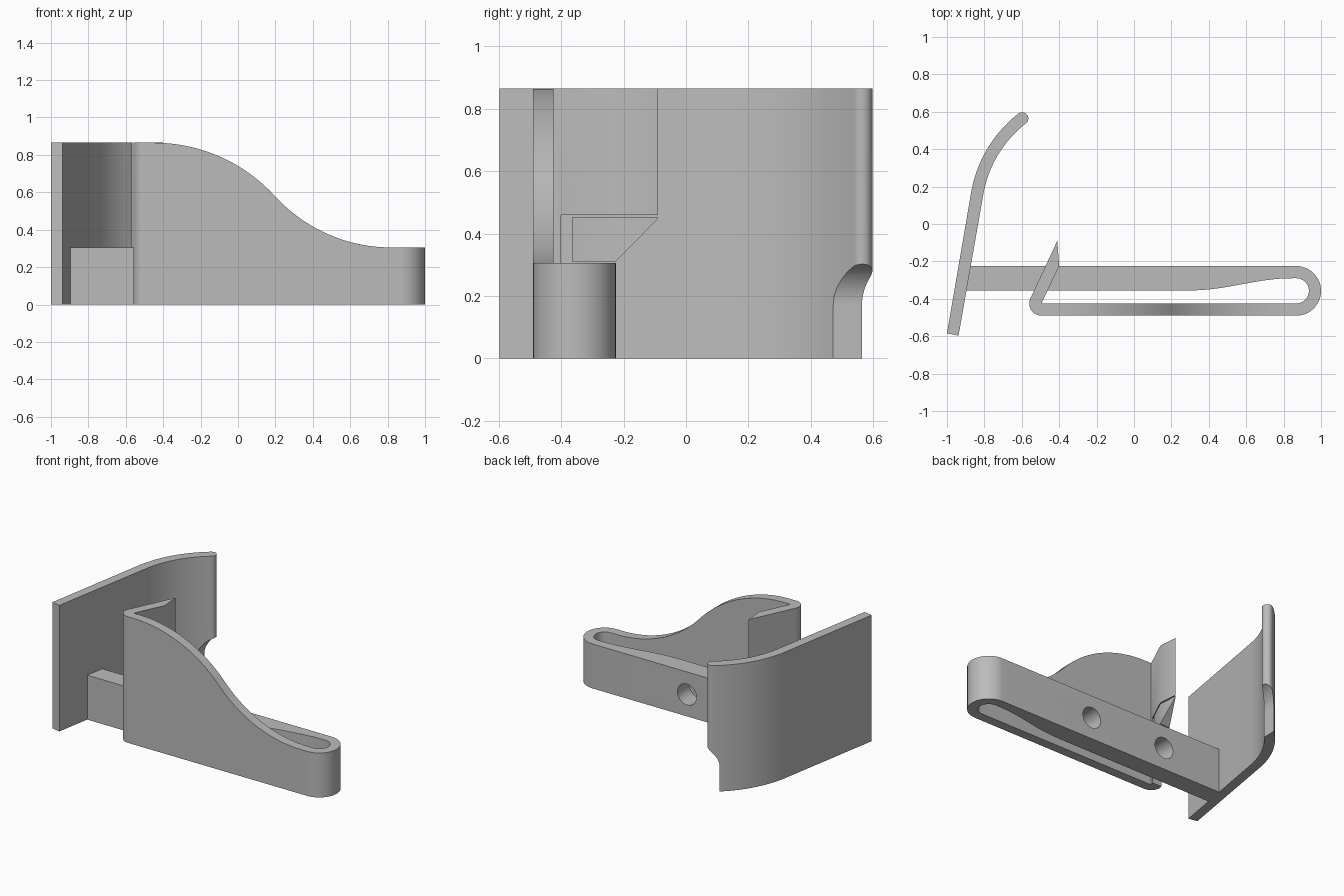
import bpy, bmesh
from math import sin, cos, pi, radians, sqrt

if "Cube" in bpy.data.objects:
    bpy.data.objects.remove(bpy.data.objects["Cube"])

grey = bpy.data.materials.new("plain grey")
grey.use_nodes = True
grey.diffuse_color = (0.5, 0.5, 0.5, 1)
grey.node_tree.nodes["Principled BSDF"].inputs["Base Color"].default_value = (0.5, 0.5, 0.5, 1)

H = 0.865      # full height
LOW = 0.305    # arm height


def arc(cx, cy, r, a0, a1, n=16):
    angles = [radians(a0 + (a1 - a0) * i / n) for i in range(n + 1)]
    return [(cx + r * cos(a), cy + r * sin(a)) for a in angles]


def prism(name, pts, axis, lo, hi):
    """Extrude a closed 2D outline along one axis."""
    place = {"x": lambda a, b, h: (h, a, b),
             "y": lambda a, b, h: (a, h, b),
             "z": lambda a, b, h: (a, b, h)}[axis]
    bm = bmesh.new()
    rings = [[bm.verts.new(place(a, b, h)) for a, b in pts] for h in (lo, hi)]
    for ring in rings:
        bm.faces.new(ring)
    n = len(pts)
    for i in range(n):
        j = (i + 1) % n
        bm.faces.new((rings[0][i], rings[0][j], rings[1][j], rings[1][i]))
    bmesh.ops.recalc_face_normals(bm, faces=bm.faces)
    mesh = bpy.data.meshes.new(name)
    bm.to_mesh(mesh)
    bm.free()
    mesh.materials.append(grey)
    ob = bpy.data.objects.new(name, mesh)
    bpy.context.collection.objects.link(ob)
    return ob


def carve(ob, cutter, operation="DIFFERENCE"):
    """Apply a boolean and drop the cutter."""
    cutter.hide_render = True
    mod = ob.modifiers.new("carve", "BOOLEAN")
    mod.operation = operation
    mod.solver = "EXACT"
    mod.object = cutter
    bpy.context.view_layer.update()
    graph = bpy.context.evaluated_depsgraph_get()
    mesh = bpy.data.meshes.new_from_object(ob.evaluated_get(graph))
    ob.modifiers.clear()
    ob.data = mesh
    bpy.data.objects.remove(cutter)


def box(name, a0, a1, b0, b1, axis, lo, hi):
    return prism(name, [(a0, b0), (a1, b0), (a1, b1), (a0, b1)], axis, lo, hi)


# Curved back plate: straight run, bend, rounded tip
half, bend, turn0, turn1 = 0.033, 0.65, 170, 128
sx, sy = -0.838, 0.165
cx, cy = sx - bend * cos(radians(turn0)), sy - bend * sin(radians(turn0))
tip = arc(cx, cy, bend, turn0, turn1, 1)[-1]
outline = [(-1.0, -0.585)] + arc(cx, cy, bend + half, turn0, turn1, 24)
outline += arc(*tip, half, turn1, turn1 - 180, 12)[1:-1]
outline += arc(cx, cy, bend - half, turn1, turn0, 24) + [(-0.938, -0.597)]
back_plate = prism("back_plate", outline, "z", 0, H)
notch = [(-0.65, -0.1)] + arc(-0.505, 0.17, 0.145, 180, 90) + [(-0.3, 0.315), (-0.3, -0.1)]
carve(back_plate, prism("notch_cutter", notch, "y", 0.3, 0.8))

# Arm, U bend and front leg in one ribbon
ux, uy = 0.8675, -0.3575
taper = [(0.3 + 0.55 * t / 16, -0.355 + 0.0325 * (1 - cos(pi * t / 16))) for t in range(17)]
ribbon = [(-0.495, -0.49)] + arc(ux, uy, 0.1325, -90, 90, 24)
ribbon += [(-0.88, -0.225), (-0.905, -0.355)] + taper
ribbon += arc(ux, uy, 0.0675, 90, -90, 24) + [(-0.495, -0.425)]
clip_body = prism("clip_body", ribbon, "z", 0, H)
carve(clip_body, box("arm_top_cutter", -1.2, 1.2, -0.39, 0, "z", LOW, 1.2))

# Sweeping top edge of the front leg: two opposed arcs
x0, xm, x1, zm = -0.45, 0.2, 0.82, 0.577
r0 = ((xm - x0) ** 2 + (H - zm) ** 2) / (2 * (H - zm))
r1 = ((x1 - xm) ** 2 + (zm - LOW) ** 2) / (2 * (zm - LOW))
N = 20
sweep = [(x0 + (xm - x0) * i / N, H - r0 + sqrt(r0 ** 2 - ((xm - x0) * i / N) ** 2))
         for i in range(N)]
sweep += [(x1 - (x1 - xm) * i / N, LOW + r1 - sqrt(r1 ** 2 - ((x1 - xm) * i / N) ** 2))
          for i in range(N, -1, -1)]
sweep += [(1.2, LOW), (1.2, 1.2), (x0, 1.2)]
carve(clip_body, prism("sweep_cutter", sweep, "y", -0.8, -0.39))

# Two screw holes through the arm
for x in (-0.43, 0.15):
    carve(clip_body, prism("hole_cutter", arc(x, 0.15, 0.072, 0, 360, 32)[:-1], "y", -0.4, -0.15))

# Angled barb at the end of the leg, cleared above the arm
hook = arc(-0.495, -0.425, 0.065, 270, 155, 16) + [(-0.41, -0.09), (-0.4, -0.225), (-0.495, -0.425)]
barb = prism("barb", hook, "z", 0, H)
carve(barb, box("barb_cutter", -0.8, 0, -0.4, 0.2, "z", -0.1, 0.46))

# Chamfered wedge below the barb
wedge = prism("barb_wedge", hook, "z", 0, H)
chamfer = [(-0.365, 0.31), (-0.225, 0.31), (-0.085, 0.452), (-0.365, 0.452)]
carve(wedge, prism("wedge_cutter", chamfer, "x", -0.8, 0), "INTERSECT")

for ob in (back_plate, clip_body, barb, wedge):
    ob.data.shade_smooth()
    ob.data.set_sharp_from_angle(angle=radians(30))
